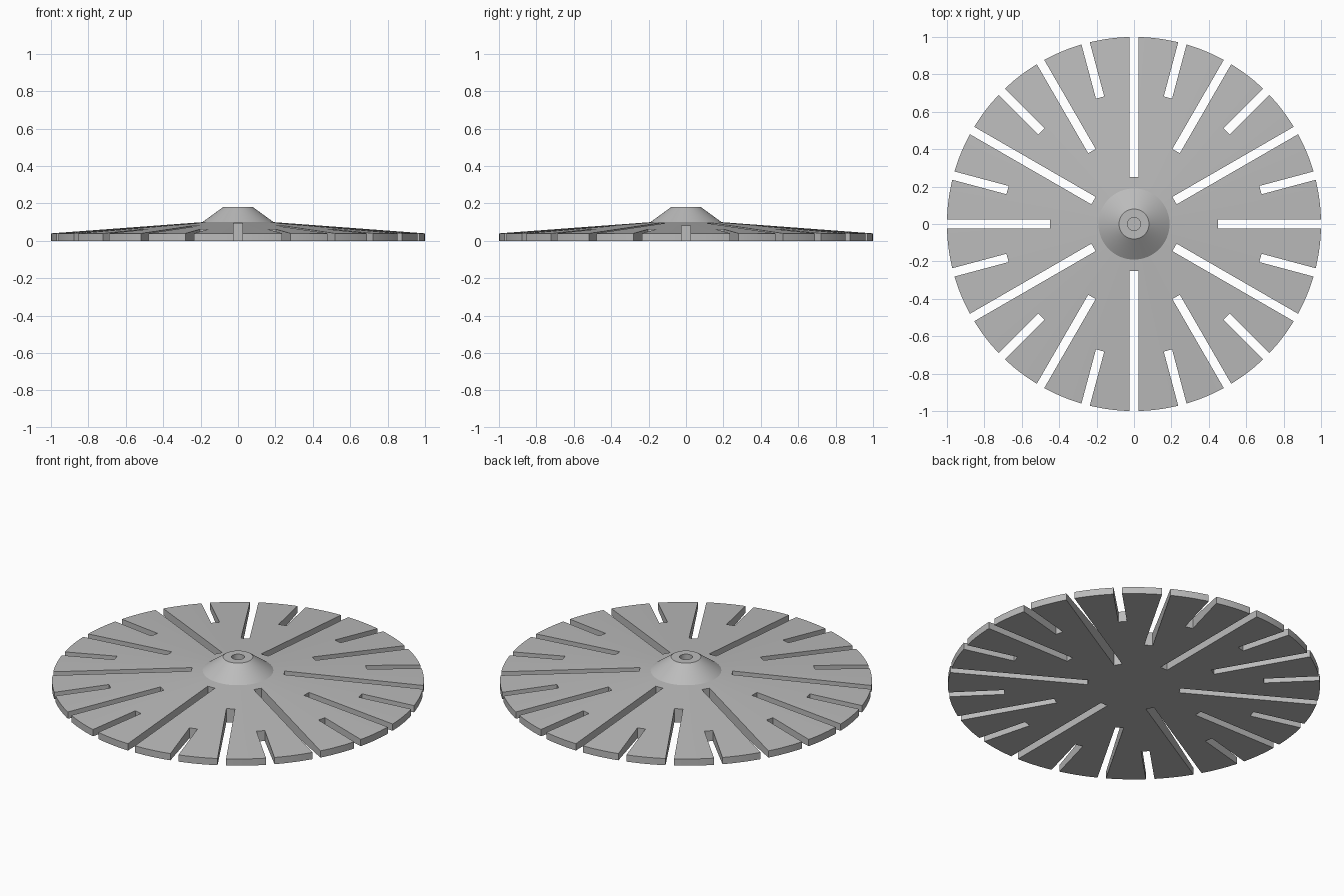
import bpy, bmesh
from math import radians, pi
from mathutils import Matrix, Vector

cube = bpy.data.objects.get("Cube")
if cube:
    bpy.data.objects.remove(cube, do_unlink=True)

SEGMENTS = 144
SLOT_WIDTH = 0.046

# One plain grey material
grey = bpy.data.materials.new("plain_grey")
grey.use_nodes = True
colour = (0.5, 0.5, 0.5, 1)
grey.diffuse_color = colour
grey.node_tree.nodes["Principled BSDF"].inputs["Base Color"].default_value = colour


def add_object(name, bm):
    bmesh.ops.recalc_face_normals(bm, faces=bm.faces)
    mesh = bpy.data.meshes.new(name)
    bm.to_mesh(mesh)
    bm.free()
    obj = bpy.data.objects.new(name, mesh)
    bpy.context.collection.objects.link(obj)
    return obj


# Disc and hub: half profile (radius, height) from the underside to the blind hole
profile = [(0, 0), (1, 0), (1, 0.04), (0.19, 0.10), (0.08, 0.18),
           (0.035, 0.18), (0.035, 0.10), (0, 0.10)]
bm = bmesh.new()
points = [bm.verts.new((r, 0, z)) for r, z in profile]
edges = [bm.edges.new(pair) for pair in zip(points, points[1:])]
bmesh.ops.spin(bm, geom=points + edges, cent=(0, 0, 0), axis=(0, 0, 1),
               angle=2 * pi, steps=SEGMENTS, use_merge=True)
bmesh.ops.remove_doubles(bm, verts=bm.verts, dist=0.0001)
disc = add_object("slotted_disc", bm)
disc.data.materials.append(grey)

# Slot cutters: long, medium and short slots, open at the rim
bm = bmesh.new()
for i in range(24):
    inner = 0.70 if i % 2 else (0.45 if i % 4 == 0 else 0.25)
    length = 1.1 - inner
    matrix = (Matrix.Rotation(radians(15 * i), 4, "Z")
              @ Matrix.Translation((inner + length / 2, 0, 0))
              @ Matrix.Diagonal(Vector((length, SLOT_WIDTH, 0.6, 1))))
    bmesh.ops.create_cube(bm, size=1, matrix=matrix)
cutter = add_object("slot_cutter", bm)
cutter.hide_render = True

cut = disc.modifiers.new("slots", "BOOLEAN")
cut.operation = "DIFFERENCE"
cut.solver = "EXACT"
cut.object = cutter

# Apply the cut, remove the helper and shade the curved faces smooth
bpy.ops.object.select_all(action="DESELECT")
disc.select_set(True)
bpy.context.view_layer.objects.active = disc
bpy.ops.object.modifier_apply(modifier=cut.name)
bpy.data.objects.remove(cutter, do_unlink=True)
bpy.ops.object.shade_smooth_by_angle(angle=radians(25))
